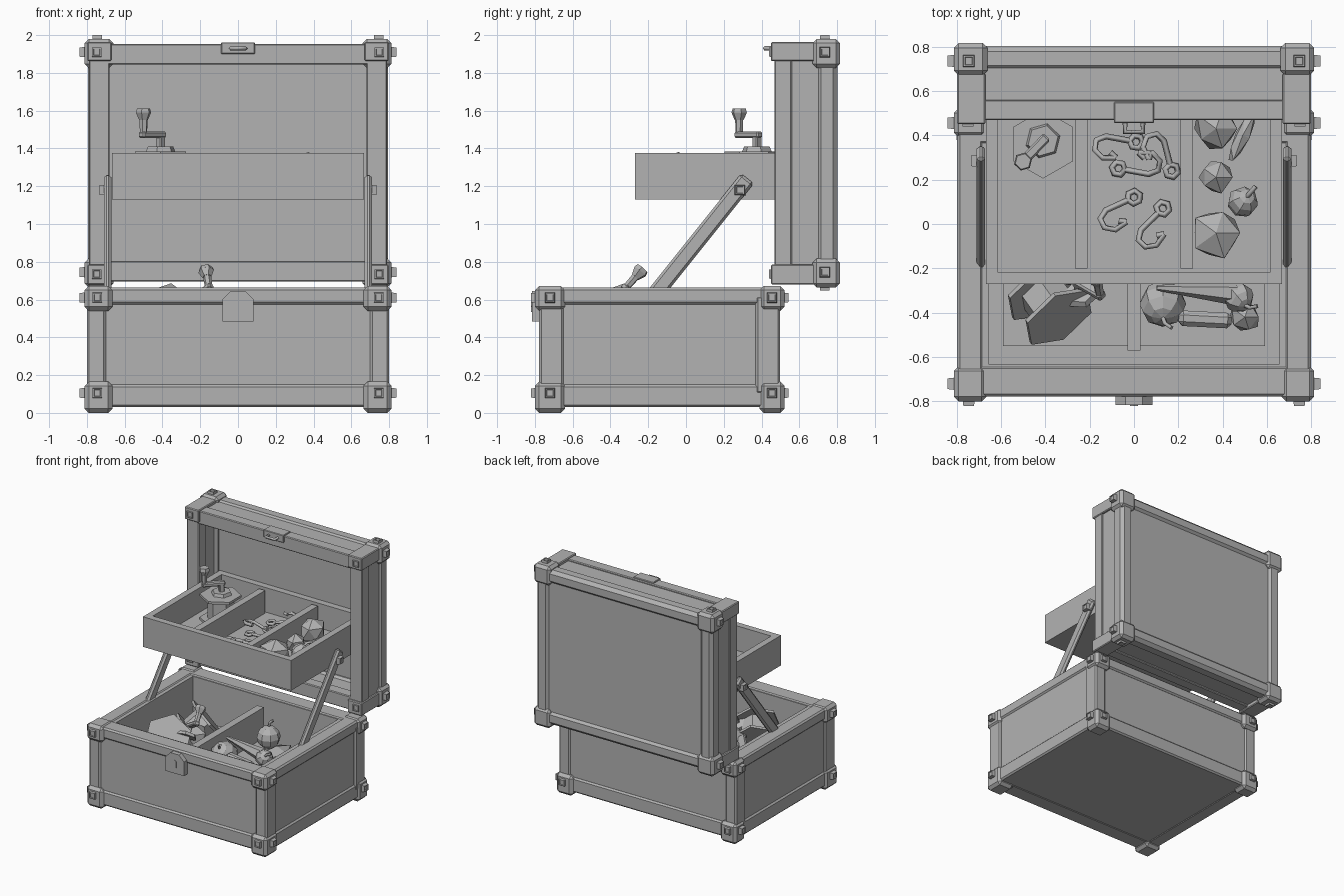
import bpy, bmesh, math, random
from mathutils import Matrix, Vector, Euler

cube = bpy.data.objects.get("Cube")
if cube:
    bpy.data.objects.remove(cube)
random.seed(4)

grey = bpy.data.materials.new("plain_grey")
grey.use_nodes = True
grey.diffuse_color = (0.45, 0.45, 0.45, 1)
grey.node_tree.nodes["Principled BSDF"].inputs["Base Color"].default_value = grey.diffuse_color


def finish(bm, name, matrix=Matrix()):
    mesh = bpy.data.meshes.new(name)
    bmesh.ops.recalc_face_normals(bm, faces=bm.faces)
    bm.to_mesh(mesh)
    bm.free()
    mesh.materials.append(grey)
    ob = bpy.data.objects.new(name, mesh)
    ob.matrix_world = matrix
    bpy.context.collection.objects.link(ob)
    return ob


def place(loc, rot=(0, 0, 0)):
    return Matrix.Translation(loc) @ Euler([math.radians(a) for a in rot]).to_matrix().to_4x4()


def block(x, y, z, bevel=0):
    bm = bmesh.new()
    bmesh.ops.create_cube(bm, size=1)
    for v in bm.verts:
        v.co = [(lo + hi) / 2 + c * (hi - lo) for c, (lo, hi) in zip(v.co, (x, y, z))]
    if bevel:
        bmesh.ops.bevel(bm, geom=bm.edges[:], offset=bevel, segments=1, affect='EDGES')
    return bm


def box(name, x, y, z, bevel=0, matrix=Matrix()):
    return finish(block(x, y, z, bevel), name, matrix)


def hollow(name, x, y, z, opening, wall, depth):
    """Box whose face towards the opening is sunk in, leaving a rim."""
    bm = block(x, y, z)
    bm.normal_update()
    way = Vector(opening)
    face = max(bm.faces, key=lambda f: f.normal.dot(way))
    bmesh.ops.inset_region(bm, faces=[face], thickness=wall)
    inner = bmesh.ops.extrude_discrete_faces(bm, faces=[face])["faces"][0]
    bmesh.ops.translate(bm, verts=inner.verts, vec=-way * depth)
    return finish(bm, name)


def prism(name, r1, r2, depth, matrix, sides=6):
    bm = bmesh.new()
    bmesh.ops.create_cone(bm, cap_ends=True, segments=sides, radius1=r1, radius2=r2, depth=depth)
    return finish(bm, name, matrix)


def stud(name, loc, axis):
    """Square tapered stud with a dished head."""
    bm = bmesh.new()
    bmesh.ops.create_cone(bm, cap_ends=True, segments=4, radius1=0.042, radius2=0.034, depth=0.05,
                          matrix=Matrix.Rotation(math.pi / 4, 4, 'Z'))
    bm.normal_update()
    head = max(bm.faces, key=lambda f: f.normal.z)
    bmesh.ops.inset_region(bm, faces=[head], thickness=0.009)
    bmesh.ops.inset_region(bm, faces=[head], thickness=0.003, depth=-0.006)
    turn = Vector(axis).to_track_quat('Z', 'Y').to_matrix().to_4x4()
    return finish(bm, name, Matrix.Translation(loc) @ turn)


def wire(name, paths, radius, matrix):
    """Thin bent rod from one or more (points, closed) paths."""
    cu = bpy.data.curves.new(name, 'CURVE')
    cu.dimensions = '3D'
    cu.bevel_depth, cu.bevel_resolution, cu.use_fill_caps = radius, 0, True
    for pts, closed in paths:
        sp = cu.splines.new('POLY')
        sp.points.add(len(pts) - 1)
        for p, co in zip(sp.points, pts):
            p.co = (*co, 1)
        sp.use_cyclic_u = closed
    tmp = bpy.data.objects.new(name + "_path", cu)
    bpy.context.collection.objects.link(tmp)
    dg = bpy.context.evaluated_depsgraph_get()
    bm = bmesh.new()
    mesh = bpy.data.meshes.new_from_object(tmp.evaluated_get(dg))
    bm.from_mesh(mesh)
    bpy.data.objects.remove(tmp)
    return finish(bm, name, matrix)


def lump(name, loc, r, jitter=0.15, squash=(1, 1, 1), rot=(0, 0, 0)):
    bm = bmesh.new()
    bmesh.ops.create_icosphere(bm, subdivisions=1, radius=r)
    for v in bm.verts:
        v.co *= 1 + random.uniform(-jitter, jitter)
    bmesh.ops.scale(bm, vec=squash, verts=bm.verts)
    return finish(bm, name, place(loc, rot))


def ball(name, loc, r, sides=8, stem=True, rot=(0, 0, 0)):
    m = place(loc, rot)
    bm = bmesh.new()
    bmesh.ops.create_uvsphere(bm, u_segments=sides, v_segments=6, radius=r)
    finish(bm, name, m)
    if stem:
        wire(name + "_stem", [([(0, 0, r * 0.9), (0.01, 0, r * 1.3), (0.04, 0, r * 1.6)], False)], 0.011, m)


def reel(name, m, r, h):
    """Hexagonal spool: two flanges on a drum."""
    for part, rad, z, d in (("top", r, h / 2, 0.02), ("drum", r * 0.62, 0, h), ("bottom", r, -h / 2, 0.02)):
        prism(f"{name}_{part}", rad, rad, d, m @ Matrix.Translation((0, 0, z)))


def crank(name, m):
    prism(name + "_boss", 0.08, 0.07, 0.025, m @ place((0, 0, 0.012)))
    box(name + "_shaft", (-0.02, 0.02), (-0.02, 0.02), (0, 0.1), 0.006, m)
    box(name + "_arm", (-0.15, 0.025), (-0.022, 0.022), (0.07, 0.105), 0.008, m)
    prism(name + "_handle", 0.02, 0.022, 0.08, m @ place((-0.13, 0, 0.135)))
    prism(name + "_knob", 0.024, 0.042, 0.04, m @ place((-0.13, 0, 0.185)))
    prism(name + "_cap", 0.042, 0.036, 0.022, m @ place((-0.13, 0, 0.215)))


# Lower case
hollow("case_body", (-0.785, 0.785), (-0.765, 0.485), (0.035, 0.655), (0, 0, 1), 0.185, 0.38)
for level, z in (("lower", (0.03, 0.15)), ("upper", (0.575, 0.663))):
    for side, y in (("front", (-0.778, -0.64)), ("back", (0.36, 0.498))):
        box(f"case_{side}_{level}_bar", (-0.75, 0.75), y, z, 0.012)
    for side, s in (("left", 1), ("right", -1)):
        box(f"case_{side}_{level}_bar", sorted((s * 0.68, s * 0.797)), (-0.74, 0.46), z, 0.012)
for sname, s in (("left", 1), ("right", -1)):
    for dname, f, out, cap, stud_y in (("front", -1, -0.778, (-0.8, -0.64), -0.72),
                                       ("back", 1, 0.498, (0.39, 0.522), 0.455)):
        box(f"case_{dname}_{sname}_post", sorted((s * 0.7, s * 0.8)),
            sorted((out, out - f * 0.13)), (0.1, 0.62), 0.012)
        for level, z, zc in (("foot", (0, 0.165), 0.105), ("cap", (0.54, 0.672), 0.61)):
            part = f"case_{dname}_{sname}_{level}"
            box(part, sorted((s * 0.665, s * 0.812)), cap, z, 0.022)
            stud(part + "_side_stud", (s * 0.815, stud_y, zc), (s, 0, 0))
            end = cap[0] if f < 0 else cap[1]
            stud(part + "_end_stud", (s * 0.745, end - f * 0.005, zc), (0, f, 0))
box("case_divider", (-0.03, 0.03), (-0.57, 0.29), (0.27, 0.61))

# Lock plate with keyhole
bm = block((-0.083, 0.083), (-0.815, -0.77), (0.485, 0.645))
top = [e for e in bm.edges if all(v.co.z > 0.6 for v in e.verts) and abs(e.verts[0].co.x - e.verts[1].co.x) < 0.01]
bmesh.ops.bevel(bm, geom=top, offset=0.045, segments=1, affect='EDGES')
finish(bm, "lock_plate")
prism("keyhole", 0.02, 0.02, 0.008, place((0, -0.816, 0.575), (90, 0, 0)))
box("keyhole_slot", (-0.015, 0.015), (-0.82, -0.812), (0.535, 0.575))

# Lid, standing open
hollow("lid_body", (-0.78, 0.78), (0.47, 0.785), (0.71, 1.94), (0, -1, 0), 0.11, 0.255)
for level, z in (("lower", (0.695, 0.805)), ("upper", (1.845, 1.953))):
    box(f"lid_{level}_bar", (-0.72, 0.72), (0.69, 0.803), z, 0.025)
    box(f"lid_{level}_lip", (-0.72, 0.72), (0.468, 0.56), z, 0.006)
for sname, s in (("left", 1), ("right", -1)):
    box(f"lid_{sname}_bar", sorted((s * 0.68, s * 0.793)), (0.69, 0.803), (0.75, 1.9), 0.025)
    box(f"lid_{sname}_lip", sorted((s * 0.68, s * 0.79)), (0.468, 0.56), (0.75, 1.9), 0.006)
    for level, up, z, bz, zc in (("lower", -1, (0.663, 0.817), (0.68, 0.785), 0.745),
                                 ("upper", 1, (1.825, 1.98), (1.862, 1.963), 1.91)):
        part = f"lid_{level}_{sname}"
        box(part + "_cap", sorted((s * 0.66, s * 0.812)), (0.67, 0.815), z, 0.022)
        box(part + "_bracket", sorted((s * 0.67, s * 0.798)), (0.45, 0.68), bz, 0.006)
        stud(part + "_side_stud", (s * 0.815, 0.735, zc), (s, 0, 0))
        stud(part + "_end_stud", (s * 0.745, 0.735, 1.975 if up > 0 else 0.672), (0, 0, up))
        stud(part + "_front_stud", (s * 0.748, 0.464, zc if up > 0 else 0.735), (0, -1, 0))
box("latch_plate", (-0.09, 0.09), (0.455, 0.55), (1.9, 1.962), 0.004)
wire("latch_loop", [([(-0.04, 0.47, 1.93), (-0.04, 0.415, 1.93), (0.04, 0.415, 1.93), (0.04, 0.47, 1.93)], False)],
     0.012, Matrix())

# Raised tray and its arms
hollow("tray", (-0.668, 0.668), (-0.27, 0.72), (1.13, 1.375), (0, 0, 1), 0.075, 0.2)
for side, s in (("left", 1), ("right", -1)):
    box(f"tray_{side}_divider", sorted((s * 0.21, s * 0.265)), (-0.2, 0.65), (1.15, 1.36))
    lean = math.degrees(math.atan2(0.42, 0.525))
    box(f"{side}_arm", (-0.019, 0.019), (-0.043, 0.043), (-0.75, 0.065), 0.014,
        place((s * 0.69, 0.285, 1.19), (-lean, 0, 0)))
    stud(f"{side}_arm_pivot", (s * 0.71, 0.285, 1.18), (s, 0, 0))

# Tray contents: winding reel, hooks and lumps
reel("tray_reel", place((-0.41, 0.36, 1.28)), 0.155, 0.19)
crank("tray_crank", place((-0.41, 0.375, 1.385), (0, 0, 46)))
ring = [(0.03 * math.cos(i * math.pi / 3), 0.03 * math.sin(i * math.pi / 3), 0) for i in range(6)]
bend = [(0.03, 0, 0), (0.14, 0, 0.01), (0.18, 0.025, 0.015), (0.18, 0.07, 0.02), (0.14, 0.1, 0.025), (0.08, 0.09, 0.03)]
barb = [(0.08, 0.09, 0.03), (0.11, 0.07, 0.03)]
for i, (x, y, turn) in enumerate(((0.01, 0.37, 170), (-0.07, 0.25, -10), (0.17, 0.24, 105),
                                  (0.13, 0.07, 225), (0, 0.12, 205), (-0.05, 0.5, 20))):
    wire(f"hook_{i}", [(ring, True), (bend, False), (barb, False)], 0.014, place((x, y, 1.2), (6, -4, turn)))
lump("large_stone", (0.37, -0.04, 1.27), 0.12)
lump("small_stone", (0.37, 0.21, 1.25), 0.078)
lump("back_stone", (0.37, 0.43, 1.27), 0.105)
lump("long_stone", (0.49, 0.4, 1.23), 0.07, 0.1, (0.5, 2, 0.6), (0, 0, -25))
ball("tray_float", (0.49, 0.1, 1.25), 0.07, 7, True, (0, 30, 50))

# Case contents: spools on one side, floats and lures on the other
reel("front_spool", place((-0.38, -0.36, 0.49), (25, 55, -25)), 0.18, 0.16)
reel("middle_spool", place((-0.36, 0.02, 0.46), (-15, 50, 30)), 0.18, 0.15)
crank("spool_crank", place((-0.24, -0.32, 0.53), (30, 30, 150)))
lump("spool_line", (-0.3, -0.16, 0.45), 0.13, 0.1)
ball("large_float", (0.13, -0.36, 0.5), 0.105, 8, True, (40, 0, 0))
ball("back_float", (0.22, 0.08, 0.5), 0.09, 8)
ball("side_float", (0.47, -0.33, 0.55), 0.07, 7, True, (50, 0, 40))
lump("side_stone", (0.5, -0.42, 0.47), 0.075)
lump("back_lure", (0.42, -0.1, 0.48), 0.09, 0.1, (1, 2, 0.7))
box("tube_lure", (-0.12, 0.12), (-0.035, 0.035), (-0.035, 0.035), 0.02, place((0.32, -0.43, 0.52), (0, 5, -3)))
prism("tapered_lure", 0.055, 0.012, 0.36, place((0.28, -0.3, 0.58), (0, -82, -4)))
box("loose_filling", (-0.59, 0.59), (-0.55, 0.27), (0.26, 0.36))
